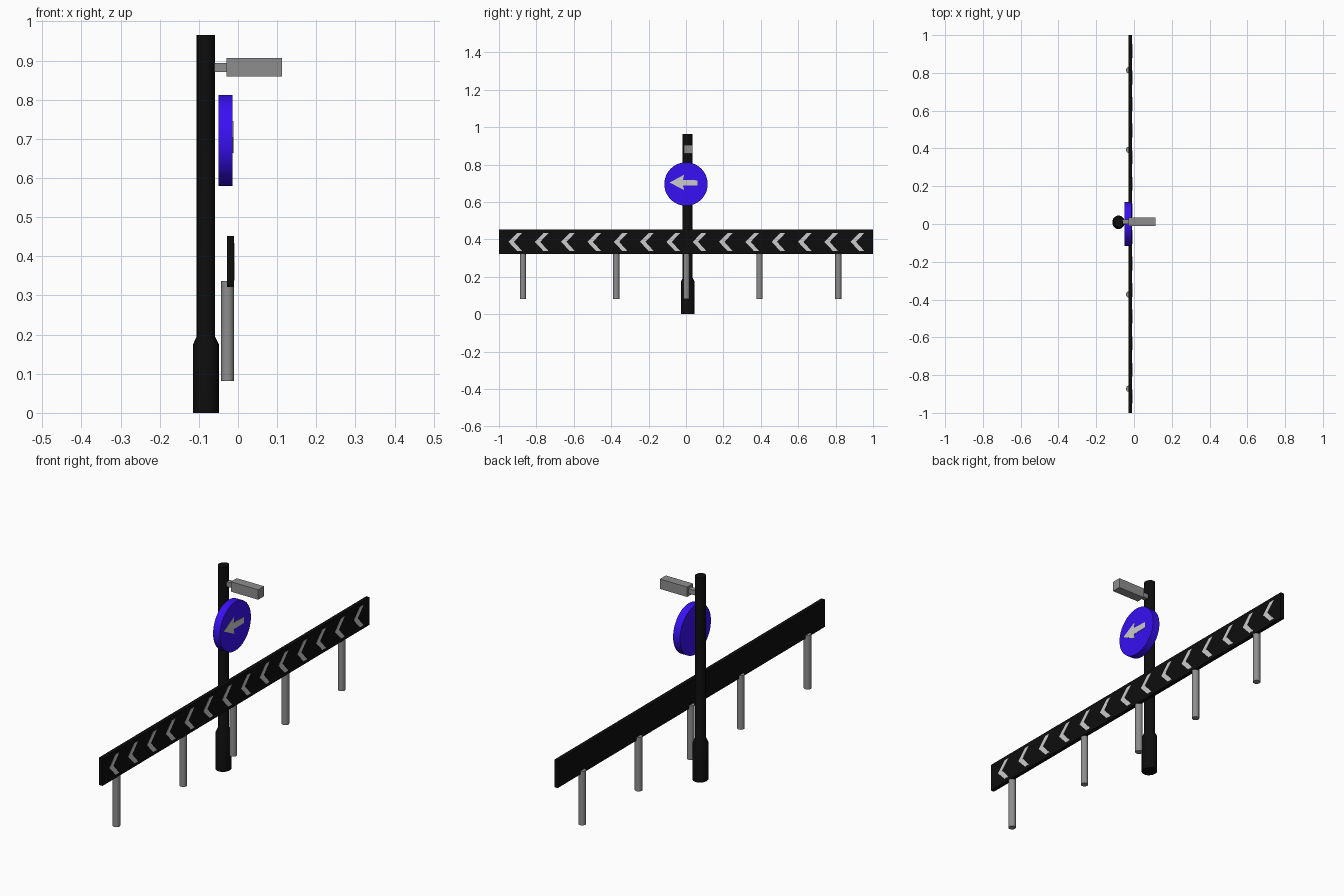
import bpy, bmesh
from mathutils import Matrix

if "Cube" in bpy.data.objects:
    bpy.data.objects.remove(bpy.data.objects["Cube"])


def material(name, rgb):
    m = bpy.data.materials.new(name)
    m.diffuse_color = (*rgb, 1)
    m.use_nodes = True
    m.node_tree.nodes["Principled BSDF"].inputs["Base Color"].default_value = m.diffuse_color
    return m


BLACK = material("black", (0.004, 0.004, 0.004))
BLUE = material("blue", (0.04, 0.005, 0.9))
WHITE = material("white", (0.8, 0.8, 0.8))
GREY = material("grey", (0.27, 0.27, 0.27))


def finish(bm, name, mat, smooth=False):
    bmesh.ops.recalc_face_normals(bm, faces=bm.faces)
    mesh = bpy.data.meshes.new(name)
    bm.to_mesh(mesh)
    bm.free()
    mesh.materials.append(mat)
    ob = bpy.data.objects.new(name, mesh)
    bpy.context.collection.objects.link(ob)
    if smooth:
        bpy.ops.object.select_all(action='DESELECT')
        ob.select_set(True)
        bpy.context.view_layer.objects.active = ob
        bpy.ops.object.shade_smooth_by_angle(angle=0.6)
    return ob


def box(name, lo, hi, mat):
    bm = bmesh.new()
    bmesh.ops.create_cube(bm, size=1)
    for v in bm.verts:
        v.co = [(a + b) / 2 + c * (b - a) for a, b, c in zip(lo, hi, v.co)]
    return finish(bm, name, mat)


def cylinder(name, centre, radius, depth, mat, sides, along_x=False):
    bm = bmesh.new()
    rot = Matrix.Rotation(1.5707963, 4, 'Y') if along_x else Matrix()
    bmesh.ops.create_cone(bm, cap_ends=True, segments=sides, radius1=radius,
                          radius2=radius, depth=depth,
                          matrix=Matrix.Translation(centre) @ rot)
    return finish(bm, name, mat, True)


def plate(name, outline, x0, x1, mat):
    """Extrude a (y, z) outline from x0 to x1."""
    bm = bmesh.new()
    face = bm.faces.new([bm.verts.new((x0, y, z)) for y, z in outline])
    ext = bmesh.ops.extrude_face_region(bm, geom=[face], use_keep_orig=True)
    for v in ext["geom"]:
        if isinstance(v, bmesh.types.BMVert):
            v.co.x = x1
    return finish(bm, name, mat)


# Pole with a thicker foot, slightly oval in section
bm = bmesh.new()
unit = bmesh.ops.create_circle(bm, segments=24, radius=1)["verts"]
base = [v.co.copy() for v in unit]
bm.clear()
rings = []
for z, rx, ry in [(0, .033, .036), (.175, .033, .036),
                  (.195, .0235, .0265), (.965, .0235, .0265)]:
    rings.append([bm.verts.new((-.082 + c.x * rx, .009 + c.y * ry, z)) for c in base])
for a, b in zip(rings, rings[1:]):
    for i in range(24):
        j = (i + 1) % 24
        bm.faces.new((a[i], a[j], b[j], b[i]))
bm.faces.new(rings[0])
bm.faces.new(rings[-1])
finish(bm, "pole", BLACK, True)

# Camera box on its short arm
box("camera_arm", (-.065, .001, .871), (-.03, .023, .894), GREY)
box("camera_body", (-.03, -.01, .859), (.113, .034, .906), GREY)

# Round sign with arrow
cylinder("round_sign", (-.0315, 0, .696), .116, .036, BLUE, 48, True)
plate("sign_arrow", [(-.088, .704), (-.010, .746), (-.016, .719), (.061, .716),
                     (.061, .688), (-.016, .687), (-.010, .664)],
      -.018, -.012, WHITE)

# Long barrier board
box("barrier_board", (-.028, -1, .322), (-.010, 1, .452), BLACK)

# Row of chevrons
for i in range(14):
    y = -.949 + i * .1407
    plate(f"chevron_{i + 1}",
          [(y, .387), (y + .046, .434), (y + .073, .434), (y + .029, .387),
           (y + .073, .338), (y + .046, .338)], -.014, -.009, WHITE)

# Barrier posts
for i, y in enumerate((-.872, -.373, .002, .393, .814)):
    cylinder(f"barrier_post_{i + 1}", (-.0265, y, .209), .0165, .256, GREY, 20)
